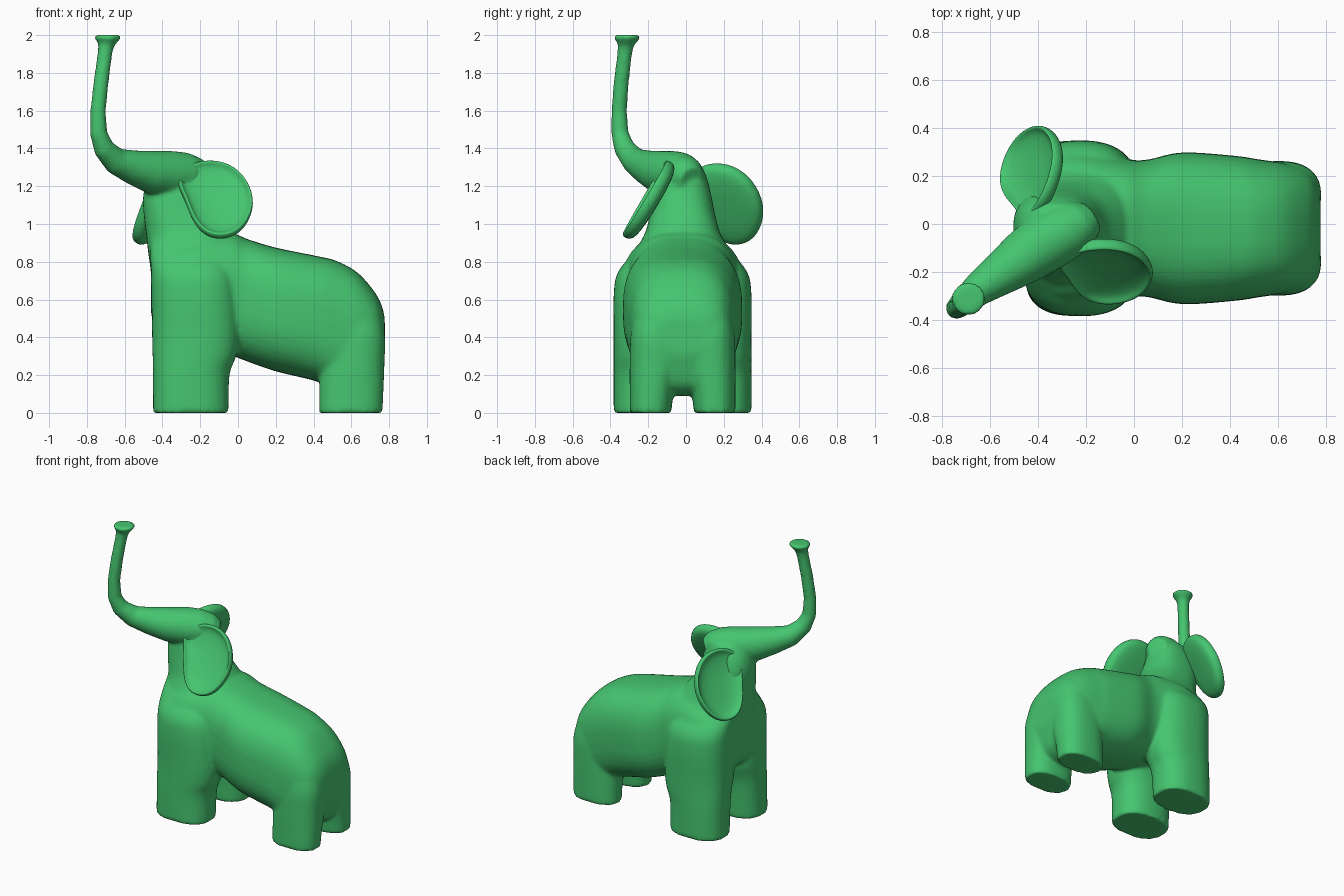
import bpy, bmesh
from math import cos, sin, pi
from mathutils import Vector

if "Cube" in bpy.data.objects:
    bpy.data.objects.remove(bpy.data.objects["Cube"])

YC = -0.018                                  # body centre line
SIDE = Vector((0.6, -0.8, 0.045)).normalized()   # sideways axis of the turned head
green = bpy.data.materials.new("green")
green.diffuse_color = (0.06, 0.56, 0.16, 1)
green.use_nodes = True
green.node_tree.nodes["Principled BSDF"].inputs["Base Color"].default_value = green.diffuse_color


def power(v, p):
    return (abs(v) ** (2 / p)) * (1 if v >= 0 else -1)


def dense(rows, steps=5):
    """Catmull-Rom interpolation of rows of numbers."""
    res = []
    for i in range(len(rows) - 1):
        quad = [rows[max(i - 1, 0)], rows[i], rows[i + 1], rows[min(i + 2, len(rows) - 1)]]
        for k in range(steps):
            t = k / steps
            res.append(tuple(.5 * (2 * b + (c - a) * t + (2 * a - 5 * b + 4 * c - d) * t * t
                                   + (3 * b - a - 3 * c + d) * t ** 3) for a, b, c, d in zip(*quad)))
    return res + [rows[-1]]


def skin(bm, rings):
    """Bridge closed rings of equal length and cap both ends."""
    vs = [[bm.verts.new(c) for c in r] for r in rings]
    n = len(vs[0])
    for a, b in zip(vs, vs[1:]):
        for i in range(n):
            bm.faces.new((a[i], a[(i + 1) % n], b[(i + 1) % n], b[i]))
    bm.faces.new(vs[0][::-1])
    bm.faces.new(vs[-1])


def loft(bm, sections, p=2.0, n=40):
    """Skin superellipse sections given as (centre, half axis u, half axis v)."""
    part = bmesh.new()
    skin(part, [[Vector(c) + Vector(u) * power(cos(2 * pi * i / n), p)
                 + Vector(v) * power(sin(2 * pi * i / n), p) for i in range(n)]
                for c, u, v in sections])
    bmesh.ops.recalc_face_normals(part, faces=part.faces)
    me = bpy.data.meshes.new("tmp")
    part.to_mesh(me)
    part.free()
    bm.from_mesh(me)
    bpy.data.meshes.remove(me)


def upright(bm, rows, p):
    """Vertical loft from rows (z, x0, x1, y0, y1)."""
    loft(bm, [(((a + b) / 2, (c + d) / 2, z), ((b - a) / 2, 0, 0), (0, (d - c) / 2, 0))
              for z, a, b, c, d in dense(rows)], p)


def finish(name, bm):
    me = bpy.data.meshes.new(name)
    bm.to_mesh(me)
    bm.free()
    me.materials.append(green)
    ob = bpy.data.objects.new(name, me)
    bpy.context.collection.objects.link(ob)
    return ob


bm = bmesh.new()

# torso: x, bottom, top, half width
torso = [(-0.46, .52, .80, .20), (-0.41, .44, .88, .29), (-0.25, .38, .94, .32),
         (-0.05, .31, .955, .29), (0.05, .272, .92, .285), (0.2, .22, .875, .316),
         (0.42, .165, .83, .302), (0.52, .11, .805, .287), (0.63, .09, .745, .27),
         (0.72, .14, .645, .238), (0.76, .25, .57, .185), (0.777, .32, .50, .13)]
loft(bm, [((x, YC, (a + b) / 2), (0, w, 0), (0, 0, (b - a) / 2))
          for x, a, b, w in dense(torso)], 2.7)

# legs
front = [(0, -.45, -.05, .065, .365), (.2, -.45, -.045, .052, .365), (.3, -.452, -.01, .035, .365),
         (.42, -.455, .01, .0, .365), (.62, -.457, 0, 0, .365), (.74, -.46, -.02, 0, .345),
         (.84, -.465, -.06, 0, .265), (.93, -.46, -.1, 0, .18)]
hind = [(0, .43, .765, .06, .28), (.12, .43, .77, .045, .28), (.25, .43, .775, .01, .28),
        (.42, .43, .777, 0, .275), (.56, .45, .735, 0, .245), (.66, .48, .66, 0, .2)]
for rows in (front, hind):
    for s in (1, -1):
        upright(bm, [(z, a, b, *sorted((YC + s * c, YC + s * d))) for z, a, b, c, d in rows], 2.4)

# neck
neck = [(.6, -.45, 0, .31), (.75, -.462, .03, .30), (.86, -.477, .02, .25), (.95, -.487, -.03, .20),
        (1.05, -.499, -.11, .172), (1.15, -.502, -.15, .152), (1.24, -.475, -.175, .13),
        (1.31, -.42, -.2, .10)]
upright(bm, [(z, a, b, YC - w, YC + w) for z, a, b, w in neck], 2.5)

# head and raised trunk: centre, radius
path = [(-.18, .03, 1.235, .07), (-.22, .01, 1.25, .10), (-.28, -.025, 1.258, .12),
        (-.36, -.07, 1.262, .125), (-.46, -.14, 1.275, .113), (-.56, -.21, 1.302, .09),
        (-.65, -.272, 1.335, .07), (-.71, -.325, 1.40, .056), (-.738, -.350, 1.48, .046),
        (-.741, -.354, 1.6, .041), (-.725, -.343, 1.75, .040), (-.705, -.325, 1.9, .039),
        (-.698, -.318, 1.95, .043), (-.69, -.312, 1.985, .071), (-.688, -.31, 2.001, .072)]
pts = [Vector(q[:3]) for q in path]
flat_side = Vector((.56, -.83, 0)).normalized()
sections = []
for i, q in enumerate(path):
    t = (pts[min(i + 1, len(pts) - 1)] - pts[max(i - 1, 0)]).normalized()
    if i >= len(path) - 2:
        t = Vector((0, 0, 1))
    sections.append((pts[i], flat_side * q[3], flat_side.cross(t).normalized() * q[3]))
loft(bm, sections, 2.0)

# fuse everything into one smooth skin
body = finish("body_with_trunk", bm)
rm = body.modifiers.new("fuse", 'REMESH')
rm.mode = 'VOXEL'
rm.voxel_size = 0.012
rm.use_smooth_shade = True
sm = body.modifiers.new("soften", 'SMOOTH')
sm.factor = 0.5
sm.iterations = 7

# ears: outline in x, z on a tilted plane, dished with a raised rim
outline = [(-.34, 1.235), (-.27, 1.30), (-.19, 1.33), (-.07, 1.325), (.035, 1.255), (.09, 1.13),
           (.065, 1.02), (.0, .94), (-.10, .915), (-.19, .945), (-.25, 1.03), (-.285, 1.14)]
profile = [(.4, -.05), (.85, -.04), (.98, -.018), (1.01, .008), (.98, .032), (.91, .03),
           (.85, .005), (.4, -.014)]
out = Vector((.05, -1, .6)).normalized()
mid = Vector((-.11, 1.13))


def ear(name, mirrored):
    rings = []
    for s, h in profile:
        ring = []
        for o in outline:
            x, z = mid + (Vector(o) - mid) * s
            v = Vector((x, -.197 + .6 * (z - 1.12) + .05 * (x + .1), z)) + out * h
            if mirrored:
                v -= 2 * (v.dot(SIDE) + .122) * SIDE
            ring.append(v)
        rings.append(ring)
    eb = bmesh.new()
    skin(eb, rings)
    bmesh.ops.recalc_face_normals(eb, faces=eb.faces)
    for f in eb.faces:
        f.smooth = True
    finish(name, eb).modifiers.new("round", 'SUBSURF').levels = 2


ear("right_ear", False)
ear("left_ear", True)
